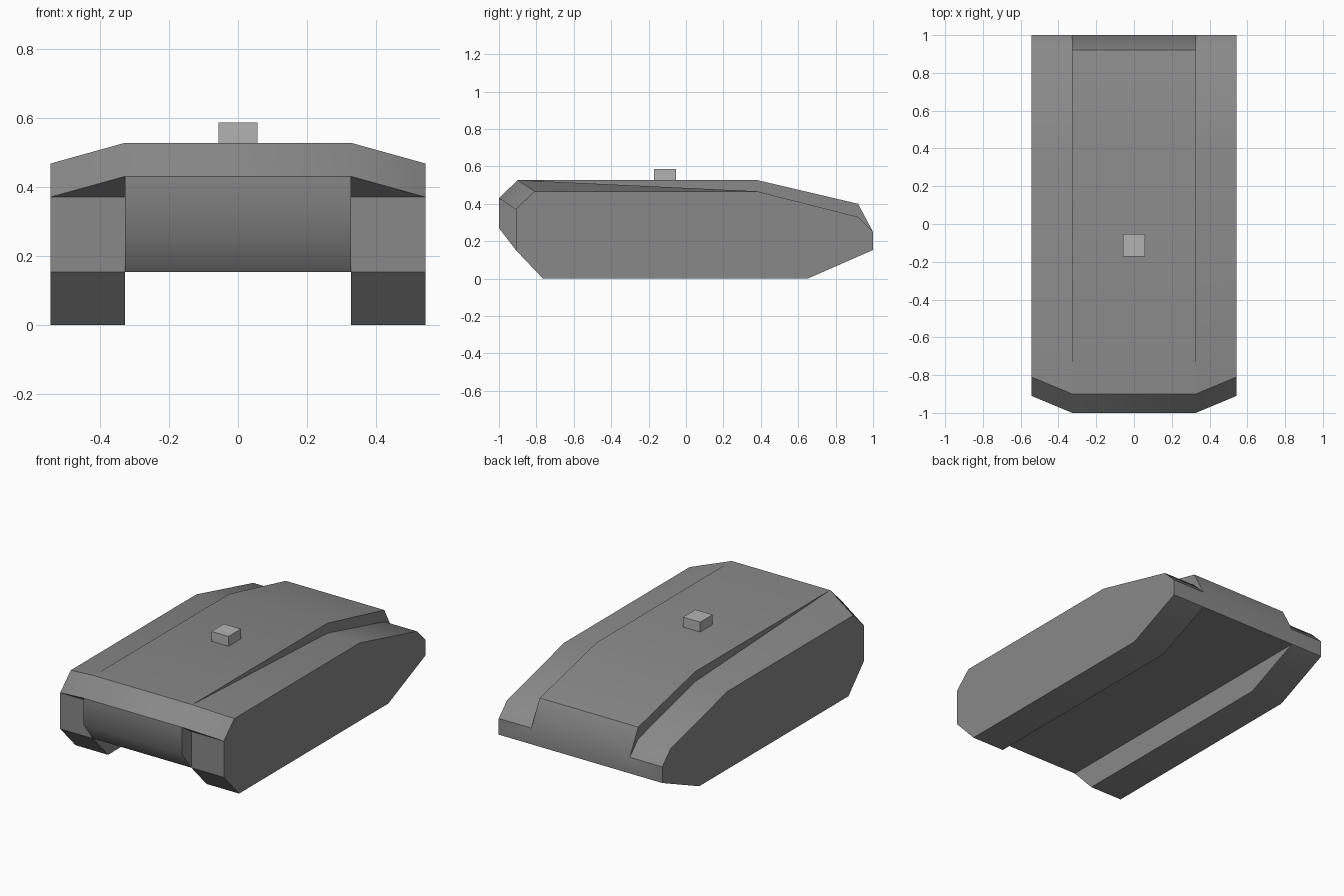
import bpy, bmesh

if "Cube" in bpy.data.objects:
    bpy.data.objects.remove(bpy.data.objects["Cube"])

def material(name, v):
    m = bpy.data.materials.new(name)
    m.diffuse_color = (v, v, v, 1)
    m.use_nodes = True
    m.node_tree.nodes["Principled BSDF"].inputs["Base Color"].default_value = m.diffuse_color
    return m

grey = material("hull grey", 0.25)
light = material("light grey", 0.45)
XI, XO = 0.327, 0.543   # inner and outer faces of the track pods

# Side profiles as (y, z)
centre = [(-0.91, 0.153), (-1, 0.27), (-1, 0.43), (-0.9, 0.527), (0.38, 0.527),
          (0.92, 0.40), (1, 0.25), (1, 0.153)]
rear = [(0.38, 0.467), (0.92, 0.33), (1, 0.25), (1, 0.153), (0.65, 0),
        (-0.765, 0), (-0.91, 0.153), (-0.91, 0.37)]
pod_inner = rear + [(-1, 0.43), (-0.9, 0.527)]
pod_outer = rear + [(-0.91, 0.37), (-0.81, 0.467)]   # repeat makes the overhang a triangle

# Walls lying in the plane between the centre hull and the pods
walls = [
    [(-0.9, 0.527), (0.38, 0.527), (0.92, 0.40), (1, 0.25), (0.92, 0.33), (0.38, 0.467)],
    [(-0.91, 0.153), (1, 0.153), (0.65, 0), (-0.765, 0)],
    [(-0.91, 0.153), (-0.91, 0.37), (-1, 0.43), (-1, 0.27)],
]

bm = bmesh.new()

def face(points):
    points = list(dict.fromkeys(points))
    bm.faces.new([bm.verts.new(p) for p in points])

def strip(prof_a, xa, prof_b, xb):
    for i in range(len(prof_a)):
        j = (i + 1) % len(prof_a)
        face([(xa, *prof_a[i]), (xa, *prof_a[j]), (xb, *prof_b[j]), (xb, *prof_b[i])])

# Hull: centre band, then pods, walls and outer sides mirrored
strip(centre, -XI, centre, XI)
for s in (-1, 1):
    strip(pod_inner, s * XI, pod_outer, s * XO)
    for w in walls:
        face([(s * XI, *p) for p in w])
    face([(s * XO, *p) for p in pod_outer])
bmesh.ops.remove_doubles(bm, verts=bm.verts, dist=0.0005)
bmesh.ops.recalc_face_normals(bm, faces=bm.faces)
mesh = bpy.data.meshes.new("hull")
bm.to_mesh(mesh)
bm.free()
hull = bpy.data.objects.new("hull", mesh)
bpy.context.collection.objects.link(hull)
mesh.materials.append(grey)
bpy.context.view_layer.objects.active = hull
hull.select_set(True)
bpy.ops.object.shade_smooth_by_angle(angle=0.7)

# Small block on the roof
bpy.ops.mesh.primitive_cube_add(size=1, location=(0, -0.112, 0.556))
block = bpy.context.object
block.name = "roof_block"
block.scale = (0.114, 0.118, 0.06)
block.data.materials.append(light)
